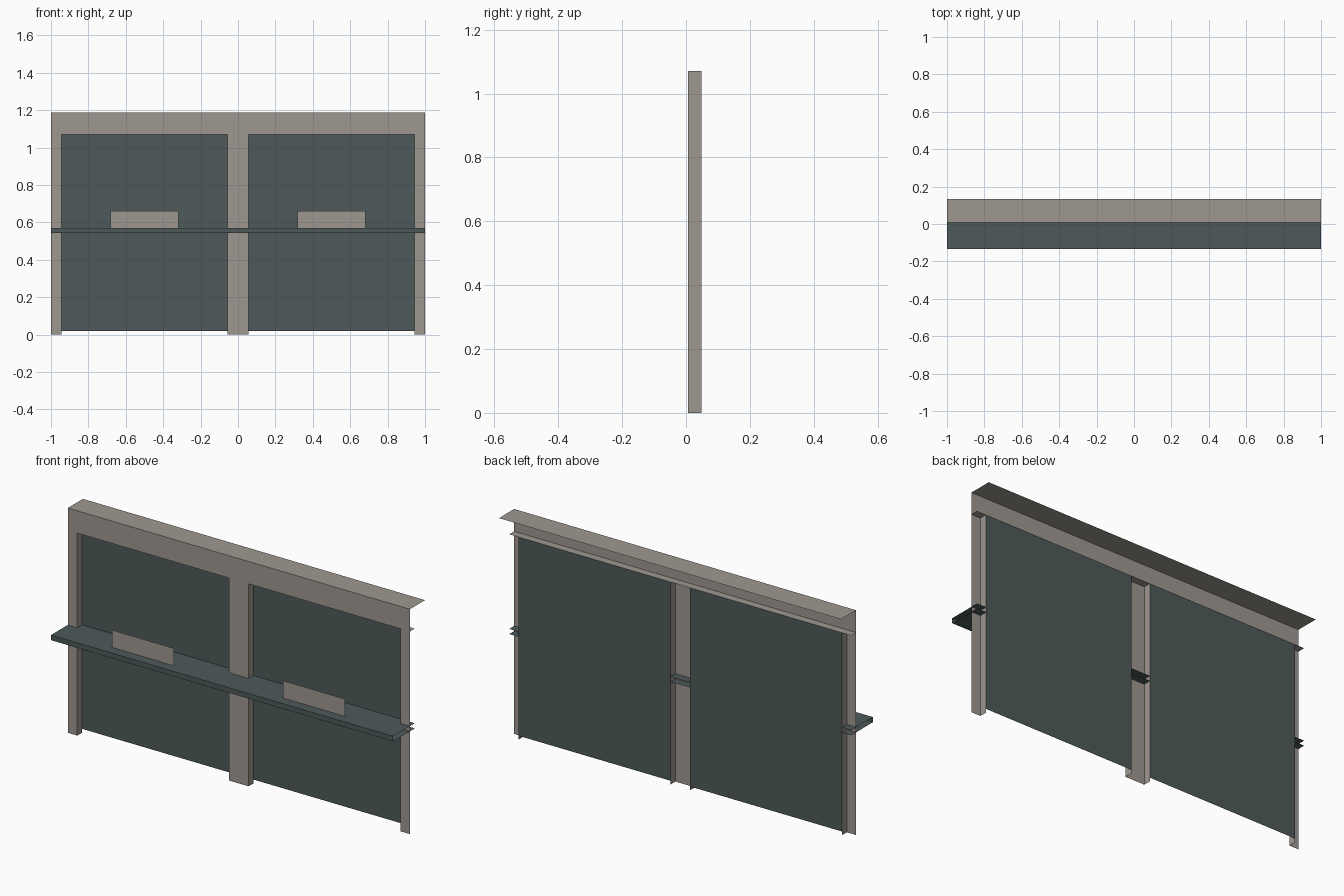
import bpy

if "Cube" in bpy.data.objects:
    bpy.data.objects.remove(bpy.data.objects["Cube"])

def material(name, rgb):
    m = bpy.data.materials.new(name)
    m.diffuse_color = (*rgb, 1.0)
    m.use_nodes = True
    m.node_tree.nodes["Principled BSDF"].inputs["Base Color"].default_value = m.diffuse_color
    return m

GREY = material("warm grey", (0.345, 0.312, 0.282))
SLATE = material("dark slate", (0.076, 0.102, 0.102))

def sheets(name, quads, mat):
    """Object made of open flat quads."""
    verts = [v for q in quads for v in q]
    faces = [tuple(range(i * 4, i * 4 + 4)) for i in range(len(quads))]
    me = bpy.data.meshes.new(name)
    me.from_pydata(verts, [], faces)
    me.materials.append(mat)
    ob = bpy.data.objects.new(name, me)
    bpy.context.collection.objects.link(ob)
    return ob

# Quads by orientation: facing -y, facing +/-z, facing +/-x
def front(x0, x1, z0, z1, y):
    return [(x0, y, z0), (x1, y, z0), (x1, y, z1), (x0, y, z1)]

def flat(x0, x1, y0, y1, z, up=True):
    q = [(x0, y0, z), (x1, y0, z), (x1, y1, z), (x0, y1, z)]
    return q if up else q[::-1]

def side(x, y0, y1, z0, z1, right=True):
    q = [(x, y0, z0), (x, y1, z0), (x, y1, z1), (x, y0, z1)]
    return q if right else q[::-1]

FACE, BACK = 0.007, 0.048          # frame face and recessed panel depth
DEPTH = 0.133                      # half depth overall
INNER, OUTER = 0.057, 0.945        # opening edges
HEAD, TOP = 1.07, 1.188            # opening head and total height

# Frame face: header and three posts
sheets("frame_face", [
    front(-1, 1, HEAD, TOP, FACE),
    front(-1, -OUTER, 0, HEAD, FACE),
    front(-INNER, INNER, 0, HEAD, FACE),
    front(OUTER, 1, 0, HEAD, FACE)], GREY)

# Top cap running back from the header
sheets("top_cap", [flat(-1, 1, FACE, DEPTH, TOP)], GREY)

# Returns lining the openings
sheets("opening_head", [flat(-1, 1, FACE, BACK, HEAD, up=False)], GREY)
for label, s in (("left", -1), ("right", 1)):
    sheets(label + "_opening_sides", [
        side(s * INNER, FACE, BACK, 0, HEAD, s > 0),
        side(s * OUTER, FACE, BACK, 0, HEAD, s < 0)], GREY)
    # Recessed panel, stopping just above the floor
    a, b = sorted((s * INNER, s * OUTER))
    sheets(label + "_panel", [front(a, b, 0.02, HEAD, BACK)], SLATE)
    # Small upright plate on the shelf
    a, b = sorted((s * 0.319, s * 0.682))
    sheets(label + "_shelf_plate", [front(a, b, 0.57, 0.662, -0.08)], GREY)

# Shelf with open ends, passing through to the panels
Z0, Z1 = 0.543, 0.57
sheets("shelf", [
    flat(-1, 1, -DEPTH, BACK, Z1),
    flat(-1, 1, -DEPTH, BACK, Z0, up=False),
    front(-1, 1, Z0, Z1, -DEPTH)], SLATE)
